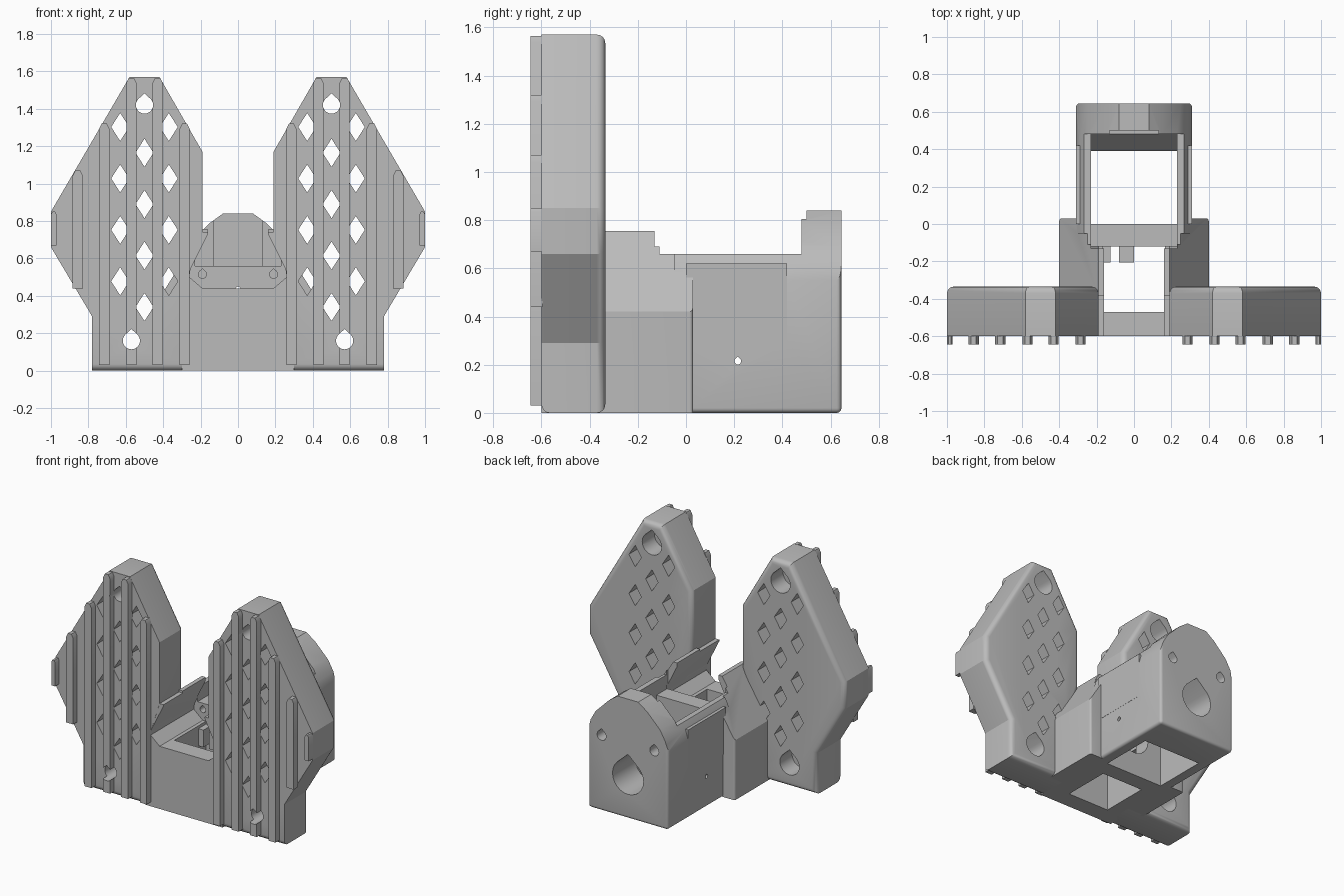
import bpy, bmesh, math
from mathutils import Vector

if "Cube" in bpy.data.objects:
    bpy.data.objects.remove(bpy.data.objects["Cube"], do_unlink=True)

grey = bpy.data.materials.new("plain grey")
grey.use_nodes = True
GREY = (0.5, 0.5, 0.5, 1)
grey.diffuse_color = GREY
grey.node_tree.nodes["Principled BSDF"].inputs["Base Color"].default_value = GREY


def add_prism(bm, pts, a, b, axis="y"):
    """Extrude a closed profile: (x, z) along y, or (y, z) along x."""
    def place(p, d):
        return (p[0], d, p[1]) if axis == "y" else (d, p[0], p[1])
    lo = [bm.verts.new(place(p, a)) for p in pts]
    hi = [bm.verts.new(place(p, b)) for p in pts]
    bm.faces.new(lo)
    bm.faces.new(hi[::-1])
    for i in range(len(pts)):
        j = (i + 1) % len(pts)
        bm.faces.new((lo[j], lo[i], hi[i], hi[j]))


def make(name, prisms, bevel=None, width=0.04):
    bm = bmesh.new()
    for p in prisms:
        add_prism(bm, *p)
    bmesh.ops.recalc_face_normals(bm, faces=bm.faces)
    if bevel:
        edges = [e for e in bm.edges if bevel(*[v.co for v in e.verts])]
        bmesh.ops.bevel(bm, geom=edges, offset=width, segments=4,
                        profile=0.5, affect="EDGES", clamp_overlap=True)
    mesh = bpy.data.meshes.new(name)
    bm.to_mesh(mesh)
    bm.free()
    mesh.materials.append(grey)
    ob = bpy.data.objects.new(name, mesh)
    bpy.context.collection.objects.link(ob)
    return ob


def combine(ob, tool, op="DIFFERENCE"):
    mod = ob.modifiers.new("bool", "BOOLEAN")
    mod.operation, mod.object, mod.solver = op, tool, "EXACT"
    bpy.context.view_layer.objects.active = ob
    bpy.ops.object.modifier_apply(modifier=mod.name)
    bpy.data.objects.remove(tool, do_unlink=True)


def cut(ob, *prisms):
    for p in prisms:
        combine(ob, make("cutter", [p]))


def rect(x0, x1, z0, z1):
    return [(x0, z0), (x1, z0), (x1, z1), (x0, z1)]


def mirrored(half):
    """Complete a profile from its +x half, listed from bottom to top."""
    return half + [(-x, z) for x, z in reversed(half)]


def teardrop(cx, cz, r, n=24):
    pts = []
    for i in range(n):
        t = math.tau * i / n
        if not math.pi / 4 < t < 3 * math.pi / 4:
            pts.append((cx + r * math.cos(t), cz + r * math.sin(t)))
        elif i == n // 4:
            pts.append((cx, cz + r * 1.35))
    return pts


# Perforated side panels
outline = [(0.26, 0), (0.78, 0), (0.78, 0.29), (1, 0.66), (1, 0.85),
           (0.58, 1.57), (0.42, 1.57), (0.19, 1.17), (0.19, 0.74), (0.26, 0.52)]


def inside(x, z, margin):
    for i, p in enumerate(outline):
        a, b = Vector(p), Vector(outline[(i + 1) % len(outline)])
        d = (b - a).normalized()
        if d.x * (z - a.y) - d.y * (x - a.x) < margin:
            return False
    return True


FRONT, BACK = -0.6, -0.335
panel = make("left_panel", [(outline, FRONT, BACK)],
             lambda a, b: (a.y > -0.34 and b.y > -0.34) or (a.z + b.z < 0.01 and a.y + b.y < -1.1), 0.035)

screws = [(0.5, 1.42), (0.57, 0.16)]
diamonds = []
for col in range(-2, 5):
    for row in range(-1, 6):
        x = 0.5 + 0.13 * col
        z = 0.34 + 0.275 * row + (0.1375 if col % 2 else 0)
        clear = all(math.hypot(x - sx, z - sz) > 0.15 for sx, sz in screws)
        if clear and z > 0.3 and inside(x, z, 0.05):
            shape = [(x - 0.048, z), (x, z - 0.075), (x + 0.048, z), (x, z + 0.075)]
            diamonds.append((shape, -0.8, 0))
combine(panel, make("cutter", diamonds))
for sx, sz in screws:
    cut(panel, (teardrop(sx, sz, 0.046), -0.8, 0), (teardrop(sx, sz, 0.075), -0.47, 0))

# Vertical ribs on the panel fronts
ribs = []
for x, z0, z1 in [(0.285, 0.03, 1.32), (0.43, 0.03, 1.565), (0.57, 0.03, 1.565),
                  (0.715, 0.03, 1.32), (0.857, 0.44, 1.07), (0.985, 0.67, 0.85)]:
    w = 0.015 if x > 0.9 else 0.027
    ribs.append(([(x - w, z0), (x + w, z0), (x + w, z1 - w), (x + w / 2, z1),
                  (x - w / 2, z1), (x - w, z1 - w)], -0.645, FRONT + 0.005))
rib_set = make("left_ribs", ribs)
for sx, sz in screws:
    cut(rib_set, (teardrop(sx, sz, 0.046), -0.8, 0))

for ob, name in ((panel, "right_panel"), (rib_set, "right_ribs")):
    twin = ob.copy()
    twin.data = ob.data.copy()
    twin.name = name
    bpy.context.collection.objects.link(twin)
    bm = bmesh.new()
    bm.from_mesh(twin.data)
    for v in bm.verts:
        v.co.x *= -1
    bmesh.ops.reverse_faces(bm, faces=bm.faces)
    bm.to_mesh(twin.data)
    bm.free()

# Central housing with sloped shoulders
housing = make("housing", [(mirrored([(0.4, 0), (0.4, 0.42), (0.19, 0.755)]), BACK - 0.05, 0.03)],
               lambda a, b: a.y > 0 and b.y > 0 and abs(a.x - b.x) < 0.01, 0.015)
combine(housing, make("front_wall", [(mirrored([(0.3, 0), (0.3, 0.42), (0.19, 0.74)]),
                                      -0.599, BACK)]), "UNION")

# Rear arm with an arched end
arch = mirrored([(0.31, 0), (0.31, 0.55), (0.29, 0.62), (0.25, 0.69), (0.15, 0.79), (0.08, 0.84)])
arm = make("arm", [(arch, -0.05, 0.645)],
           lambda a, b: (a.y > 0.6 and b.y > 0.6 and a.z + b.z < 1.15)
           or (a.z + b.z < 0.01 and abs(a.x - b.x) < 0.01), 0.045)
combine(housing, arm, "UNION")
for s in (-1, 1):
    xs = sorted((0.245 * s, 0.311 * s))
    combine(housing, make("side_wall", [(rect(*xs, 0.3, 0.62), 0, 0.42)]), "UNION")

# Hollow out the housing and trim its upper edges
cut(housing,
    (rect(-0.5, 0.5, 0.66, 1), -0.11, 0.48),
    (mirrored([(0.19, 0.44), (0.26, 0.5), (0.255, 0.54), (0.16, 0.73), (0.16, 0.9)]), -0.7, -0.12),
    (rect(-0.165, 0.165, -0.1, 0.5), -0.47, -0.12),
    (rect(-0.23, 0.23, 0.56, 0.9), -0.13, 0.05),
    ([(0, -0.1), (0.39, -0.1), (0.39, 0.45), (0.48, 0.56), (0.48, 1), (0, 1)], -0.23, 0.23, "x"),
    (rect(-0.13, 0.13, 0.56, 0.9), 0.4, 0.5),
    (teardrop(0, 0.29, 0.12), -0.2, 0.9),
    (teardrop(0.215, 0.215, 0.014, 16), -0.5, 0.5, "x"))
for x in (-0.19, 0.19):
    cut(housing, (teardrop(x, 0.515, 0.022, 16), -0.2, -0.05),
        (teardrop(x * 1.08, 0.53, 0.035, 16), 0.55, 0.8))

# Cable clip inside the front chamber
make("cable_clip", [(rect(-0.166, -0.125, 0.3, 0.42), -0.205, -0.115),
                    (rect(-0.08, 0, 0.3, 0.42), -0.205, -0.115)])

# Smooth the rounded edges, keep the corners sharp
bpy.ops.object.select_all(action="DESELECT")
for ob in bpy.context.scene.objects:
    if ob.type == "MESH" and ob.data.materials and ob.data.materials[0] == grey:
        ob.select_set(True)
        bpy.context.view_layer.objects.active = ob
bpy.ops.object.shade_smooth_by_angle(angle=math.radians(28))
